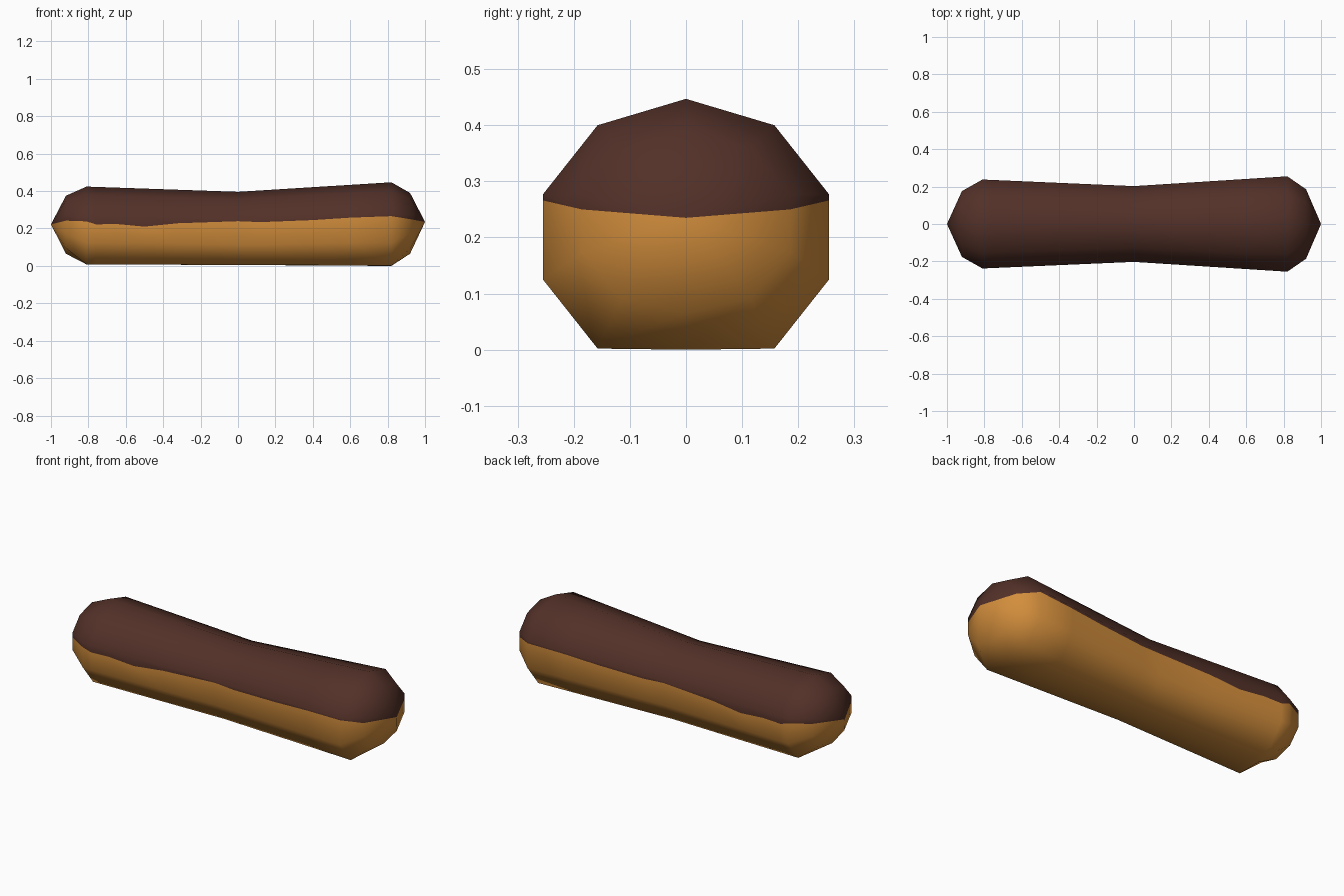
import bpy, bmesh, math

if "Cube" in bpy.data.objects:
    bpy.data.objects.remove(bpy.data.objects["Cube"])

def material(name, rgb):
    m = bpy.data.materials.new(name)
    m.diffuse_color = (*rgb, 1)
    m.use_nodes = True
    m.node_tree.nodes["Principled BSDF"].inputs["Base Color"].default_value = m.diffuse_color
    return m

# Loaf rings: x, half-width radius, centre height, vertical radius, bottom height
RINGS = [(-0.92, 0.185, 0.22, 0.155, 0.065),
         (-0.81, 0.25, 0.194, 0.23, 0.008),
         (0.00, 0.213, 0.18, 0.216, 0.005),
         (0.82, 0.268, 0.201, 0.246, 0.0),
         (0.92, 0.195, 0.225, 0.165, 0.065)]
# Wavy lower edge of the icing: x, height
ICING = [(-1, 0.225), (-0.92, 0.242), (-0.81, 0.238), (-0.76, 0.222),
         (-0.65, 0.224), (-0.5, 0.21), (-0.32, 0.228), (0, 0.239),
         (0.12, 0.234), (0.4, 0.245), (0.6, 0.258), (0.82, 0.266),
         (0.92, 0.25), (1, 0.235)]

def lerp_table(table, x):
    for a, b in zip(table, table[1:]):
        if x <= b[0] + 1e-6:
            t = (x - a[0]) / (b[0] - a[0])
            return [p + (q - p) * t for p, q in zip(a[1:], b[1:])]

def section(x):
    """Ten-sided section with an extra point on each side at the icing edge."""
    w, c, r, low = lerp_table(RINGS, x)
    pts = []
    for i in range(10):
        a = math.radians(90 + 36 * i)
        pts.append((x, w * math.cos(a), max(low, c + r * math.sin(a))))
        if i in (2, 7):
            edge = lerp_table(ICING, x)[0]
            pts.append((x, w * math.cos(math.radians(18)) * (-1 if i == 2 else 1), edge))
    return pts

# Eclair body, with icing above the wavy edge
bm = bmesh.new()
rows = [[bm.verts.new(p) for p in section(x)] for x, _ in ICING[1:-1]]
n = 12
def face(verts, j):
    f = bm.faces.new(verts)
    f.material_index = 0 if 3 <= j < 9 else 1
    f.smooth = True

for a, b in zip(rows, rows[1:]):
    for j in range(n):
        k = (j + 1) % n
        face((a[j], a[k], b[k], b[j]), j)
# Pointed ends
for row, tip in ((rows[0], (-1, 0, 0.222)), (rows[-1], (1, 0, 0.235))):
    v = bm.verts.new(tip)
    for j in range(n):
        face((row[j], row[(j + 1) % n], v), j)
bmesh.ops.recalc_face_normals(bm, faces=bm.faces)
mesh = bpy.data.meshes.new("eclair")
bm.to_mesh(mesh)
bm.free()
mesh.materials.append(material("golden pastry", (0.65, 0.27, 0.045)))
mesh.materials.append(material("chocolate icing", (0.085, 0.03, 0.021)))
obj = bpy.data.objects.new("eclair", mesh)
bpy.context.collection.objects.link(obj)
